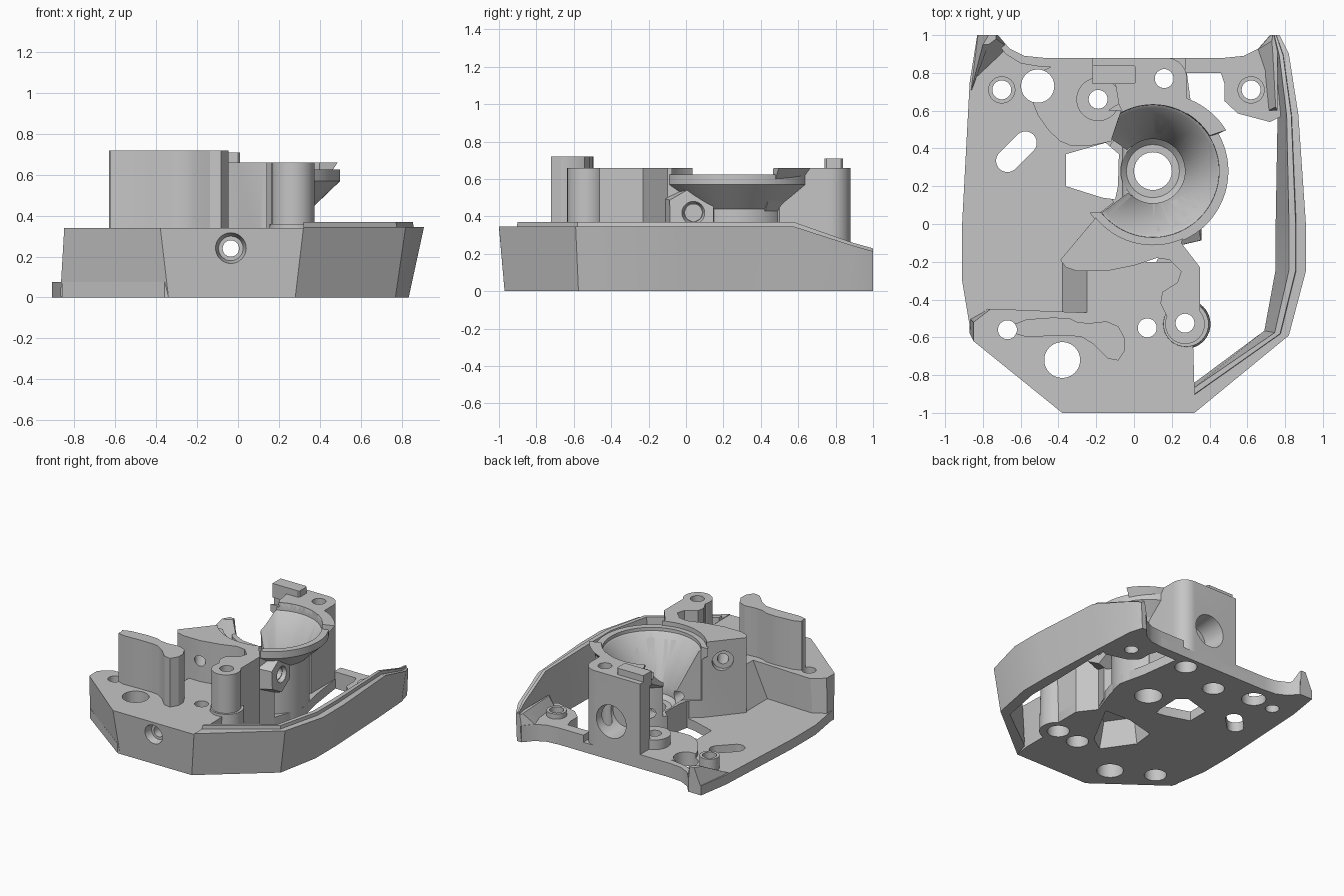
import bpy, bmesh, math
from mathutils import Matrix, Vector

cube = bpy.data.objects.get("Cube")
if cube:
    bpy.data.objects.remove(cube, do_unlink=True)

grey = bpy.data.materials.new("plain grey")
grey.use_nodes = True
tone = (0.56, 0.56, 0.56, 1)
grey.diffuse_color = tone
grey.node_tree.nodes["Principled BSDF"].inputs["Base Color"].default_value = tone

parts, cutters = [], []


def finish(name, bm, group):
    bmesh.ops.recalc_face_normals(bm, faces=bm.faces)
    mesh = bpy.data.meshes.new(name)
    bm.to_mesh(mesh)
    bm.free()
    mesh.materials.append(grey)
    obj = bpy.data.objects.new(name, mesh)
    bpy.context.collection.objects.link(obj)
    group.append(obj)


def loft(name, loops, group=parts):
    """Solid skin through loops of equal length, capped at both ends."""
    bm = bmesh.new()
    rings = [[bm.verts.new(p) for p in loop] for loop in loops]
    bm.faces.new(rings[0])
    bm.faces.new(rings[-1])
    for a, b in zip(rings, rings[1:]):
        for i in range(len(a)):
            j = (i + 1) % len(a)
            bm.faces.new((a[i], a[j], b[j], b[i]))
    finish(name, bm, group)


def prism(name, base, z0, z1, top=None, group=parts):
    """Outline raised from z0 to z1, optionally changing into another outline."""
    loft(name, [[(x, y, z0) for x, y in base], [(x, y, z1) for x, y in (top or base)]], group)


def lathe(name, profile, x, y, group=parts):
    """Solid of revolution from (radius, height) points."""
    loft(name, [[(px, py, z) for px, py in arc(x, y, r, 0, 354.375, 63)]
                for r, z in profile], group)


def rod(name, start, end, r1, r2=None, sides=40, group=parts):
    """Cylinder or cone between two points."""
    a, b = Vector(start), Vector(end)
    turn = (b - a).to_track_quat('Z', 'Y').to_matrix().to_4x4()
    bm = bmesh.new()
    bmesh.ops.create_cone(bm, cap_ends=True, segments=sides, radius1=r1,
                          radius2=r1 if r2 is None else r2, depth=(b - a).length,
                          matrix=Matrix.Translation((a + b) / 2) @ turn)
    finish(name, bm, group)


def soften(points):
    """Cut the corners of an outline so that it reads as rounded."""
    pairs = zip(points, points[1:] + points[:1])
    return [(a[0] + (b[0] - a[0]) * t, a[1] + (b[1] - a[1]) * t)
            for a, b in pairs for t in (0.25, 0.75)]


def arc(x, y, r, a0, a1, n=20):
    return [(x + r * math.cos(math.radians(a0 + (a1 - a0) * i / n)),
             y + r * math.sin(math.radians(a0 + (a1 - a0) * i / n))) for i in range(n + 1)]


BX, BY = 0.1, 0.28   # bowl axis

# Floor plate
floor_edge = [(-.36, -.97), (.28, -.97), (.3, -.6), (.35, -.5), (.35, -.23), (.25, -.1),
              (.32, .1), (.37, .28), (.32, .5), (.28, .8), (.48, .8), (.48, .88), (.3, .88),
              (-.48, .88), (-.58, .89), (-.66, .93), (-.72, 1), (-.83, 1), (-.87, .75),
              (-.91, 0), (-.91, -.3), (-.86, -.6)]
prism("floor_plate", floor_edge, 0, .075)

# Front block with flared faces
prism("front_block",
      [(-.34, -.97), (.28, -.97), (.3, -.85), (.3, -.2), (-.24, -.2), (-.24, -.47),
       (-.72, -.45), (-.78, -.45), (-.87, -.5), (-.87, -.58)], 0, .34,
      [(-.38, -1), (.32, -1), (.32, -.87), (.3, -.2), (-.24, -.2), (-.24, -.47),
       (-.72, -.45), (-.76, -.45), (-.85, -.52), (-.85, -.62)])
prism("side_ramp", [(-.4, -.47), (-.2, -.47), (-.2, -.19), (-.4, -.19)], .03, .34,
      [(-.25, -.47), (-.2, -.47), (-.2, -.19), (-.25, -.19)])
prism("tall_clip", soften([(-.64, -.6), (-.36, -.59), (-.25, -.6), (-.1, -.75), (-.03, -.64),
                           (-.1, -.51), (-.28, -.53), (-.36, -.49), (-.64, -.51)]), .3, .72)

# Central mass beside the bowl
prism("central_mass", [(-.39, -.19), (-.36, -.23), (-.3, -.25), (-.15, -.25), (0, -.22),
                       (.12, -.18), (.19, -.19), (.25, -.25), (.23, -.31), (.15, -.36),
                       (.14, -.42), (.19, -.52), (.35, -.52), (.35, -.23), (.25, -.1),
                       (.3, .02), (0, .2), (-.18, .06)], .02, .66)
rod("front_post", (.27, -.53, 0), (.27, -.53, .66), .105)
rod("post_foot", (.275, -.53, 0), (.275, -.53, .36), .13, .12)

# Bowl, its seat and the raised part of its rim
lathe("bowl", [(.265, 0), (.265, .44), (.4, .57), (.4, .625)], BX, BY)
rod("bowl_seat", (BX, BY, 0), (BX, BY, .2), .18)
prism("bowl_raised_rim", arc(BX, BY, .27, 32, 118) + arc(BX, BY, .24, 118, 32), .43, .66,
      arc(BX + .04, BY, .41, 32, 118) + arc(BX, BY, .355, 118, 32))
rod("side_boss", (.1, .02, .41), (.35, .03, .42), .19, .135, 6)

# Back tower with a rounded corner
prism("back_tower", [(-.22, .88)] + arc(.17, .77, .11, 90, 0, 10) +
      [(.28, .62), (.28, .5), (.2, .45), (-.03, .54), (-.08, .63), (-.1, .75), (-.22, .76)],
      0, .66)
prism("tower_tab", [(-.22, .74), (0, .74), (.01, .75), (.01, .83), (0, .84), (-.22, .84)],
      .6, .71)
prism("inner_step", soften([(-.57, .83), (-.54, .62), (-.42, .45), (-.3, .4), (-.06, .45),
                            (-.06, .83)]), 0, .11)
rod("inner_post", (-.19, .66, 0), (-.19, .66, .185), .115)

# Back rail, ear, bosses and left horn
prism("back_rail", [(-.2, .88), (-.2, .83), (-.48, .83), (-.6, .85), (-.68, .9), (-.74, .98),
                    (-.72, 1), (-.66, .93), (-.58, .89), (-.48, .88)], 0, .11)
prism("back_ear", [(.27, .8), (.46, .8), (.48, .74), (.48, .65), (.55, .585), (.72, .54),
                   (.78, .57), (.78, .8), (.76, .97), (.72, 1), (.66, .93), (.58, .89),
                   (.48, .88), (.27, .88)], 0, .13)
prism("ear_fillet", [(.65, .92), (.69, .8), (.71, .6), (.76, .6), (.76, .97), (.75, 1), (.72, 1)],
      .12, .21, [(.73, .97), (.735, .9), (.75, .62), (.76, .6), (.76, .97), (.75, 1), (.735, 1)])
for x, y in ((-.7, .71), (.62, .71)):
    rod("screw_boss", (x, y, 0), (x, y, .17), .072)
prism("left_horn", [(-.87, .68), (-.84, .76), (-.66, .93), (-.72, 1), (-.83, 1)], .06, .2,
      [(-.80, .95), (-.77, .95), (-.73, .98), (-.73, 1), (-.77, 1)])

# Curved side wall: upper edge, foot, inward direction, lip position, height scale
stations = [(.32, -1, .28, -.97, 0, .16, .6, 1), (.82, -.59, .77, -.575, -.13, .025, .34, 1),
            (.91, -.25, .835, -.24, -.16, .01, .32, 1), (.91, 0, .835, 0, -.16, 0, .32, 1),
            (.87, .58, .81, .57, -.11, -.01, .32, 1), (.82, .9, .79, .89, -.09, -.02, .32, .7),
            (.77, 1, .76, 1, -.05, 0, .32, .62)]
loft("side_wall", [[(fx, fy, 0)] + [(x + dx * f, y + dy * f, z * h) for f, z in
                                    [(0, .345), (lip, .345), (lip + .02, .37), (lip + .24, .37),
                                     (1, 0)]]
                   for x, y, fx, fy, dx, dy, lip, h in stations])

# Cutters: bowl cavity, open side of the bowl, underside recess and floor window
lathe("bowl_cavity", [(.14, .17), (.17, .2), (.17, .27), (.335, .59), (.35, .6), (.36, .9)],
      BX, BY, cutters)
prism("bowl_opening", [(-.17, .06), (0, .19), (-.02, .38), (-.12, .45), (-.07, .6), (-.6, .6),
                       (-.6, .06)], .21, .9, group=cutters)
prism("rim_relief", arc(BX, BY, .39, 180, 390, 40), .625, .9, group=cutters)
recess = [(.2, -.08), (-.02, -.07), (-.26, -.13), (-.28, -.3), (-.12, -.53), (0, -.45)]
prism("under_recess", recess, -.01, .2, [(x * .8 - .02, y * .8 - .05) for x, y in recess], cutters)
prism("floor_window", [(-.36, .2), (-.36, .37), (-.15, .43), (-.08, .37), (-.085, .2), (-.1, .13),
                       (-.17, .14)], -.1, .3, group=cutters)
prism("floor_slot", arc(-.575, .43, .06, -45, 135) + arc(-.67, .335, .06, 135, 315), -.1, .2,
      group=cutters)

# Cutters: upright holes, some widened from below
for x, y, r, wide in [(BX, BY, .1, 0), (-.7, .71, .05, 0), (-.51, .73, .088, 0),
                      (-.19, .66, .05, 1), (.16, .77, .05, 1), (.62, .71, .05, 0),
                      (-.67, -.56, .05, 1), (-.38, -.72, .095, 0), (.07, -.55, .05, 1),
                      (.27, -.525, .05, 1)]:
    rod("hole", (x, y, -.1), (x, y, .9), r, group=cutters)
    if wide:
        rod("screw_head_bore", (x, y, -.1), (x, y, .1), .08, group=cutters)

# Cutters: level holes
rod("long_bore", (-.035, -1.1, .24), (-.035, 1.1, .24), .04, group=cutters)
rod("bore_mouth", (-.035, -1.02, .24), (-.035, -.93, .24), .082, .06, group=cutters)
rod("tower_bore", (.03, .7, .3), (.03, 1, .3), .11, .14, group=cutters)
rod("boss_bore", (.275, .04, .42), (.5, .04, .42), .045, group=cutters)
rod("boss_mouth", (.32, .04, .42), (.4, .04, .42), .05, .08, group=cutters)
rod("mass_bore", (-.34, .04, .5), (-.12, -.3, .5), .04, group=cutters)
rod("mass_mouth", (-.34, .04, .5), (-.26, -.085, .5), .075, group=cutters)

# Cut every part, then drop the cutters
for part in parts:
    for cutter in cutters:
        mod = part.modifiers.new("cut", 'BOOLEAN')
        mod.operation, mod.object, mod.solver = 'DIFFERENCE', cutter, 'EXACT'
depsgraph = bpy.context.evaluated_depsgraph_get()
results = [bpy.data.meshes.new_from_object(p.evaluated_get(depsgraph)) for p in parts]
for part, mesh in zip(parts, results):
    part.modifiers.clear()
    part.data = mesh
for cutter in cutters:
    bpy.data.objects.remove(cutter, do_unlink=True)

bpy.ops.object.select_all(action='DESELECT')
for part in parts:
    part.select_set(True)
bpy.context.view_layer.objects.active = parts[0]
bpy.ops.object.shade_smooth_by_angle(angle=math.radians(30))
